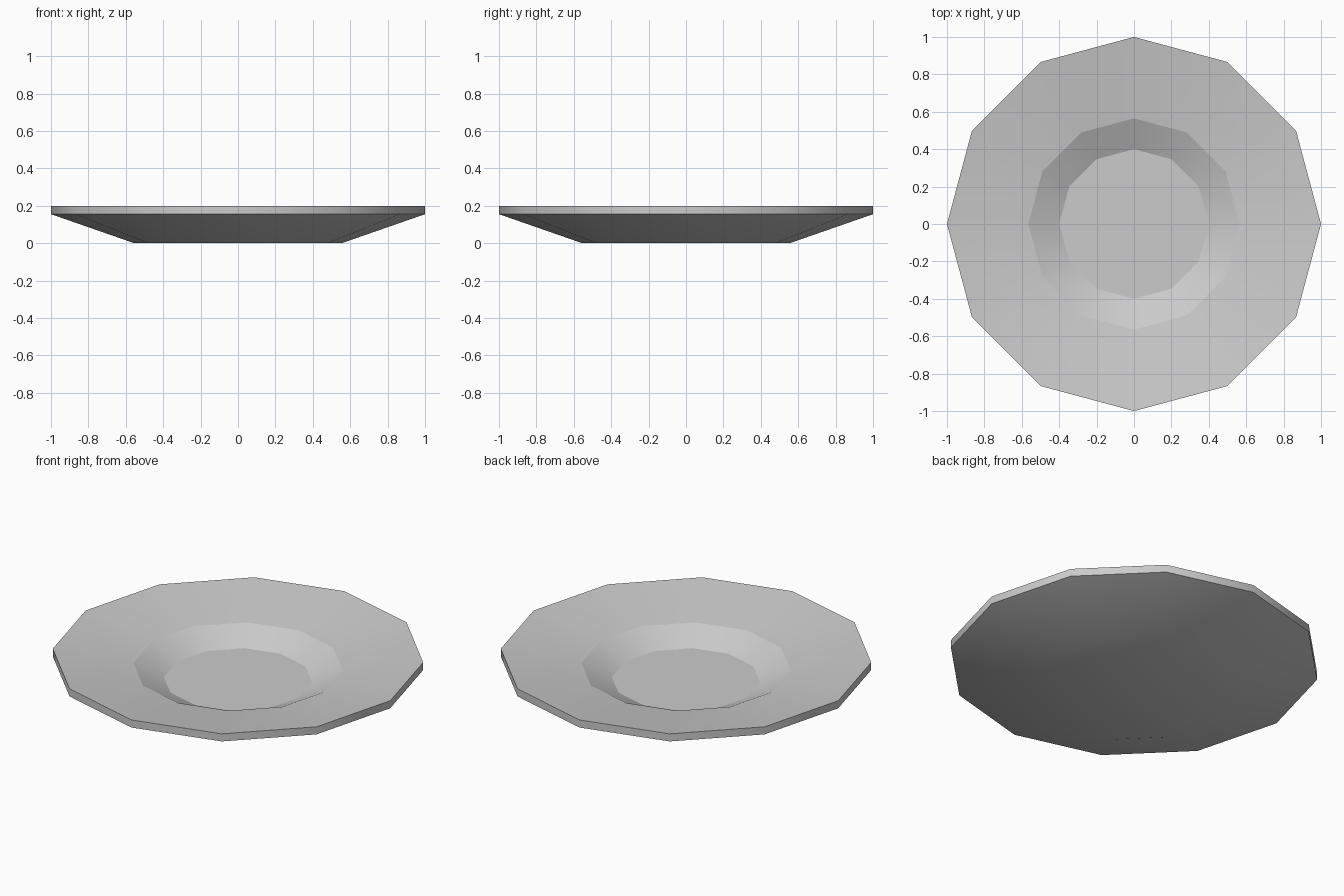
import bpy
import bmesh
from math import cos, sin, tau

cube = bpy.data.objects.get("Cube")
if cube:
    bpy.data.objects.remove(cube, do_unlink=True)

SIDES = 12
# Profile from the underside, over the rim, to the well floor: radius, height, sharp crease
PROFILE = [
    (0.555, 0.0, False),   # base
    (1.0, 0.155, True),    # rim lower edge
    (1.0, 0.2, True),      # rim upper edge
    (0.565, 0.135, True),  # well edge
    (0.4, 0.058, True),    # well floor
]


def flat_material(name, colour):
    mat = bpy.data.materials.new(name)
    mat.use_nodes = True
    mat.diffuse_color = colour
    mat.node_tree.nodes["Principled BSDF"].inputs["Base Color"].default_value = colour
    return mat


def lathe(name, profile, sides, mat):
    bm = bmesh.new()
    rings = []
    for radius, height, sharp in profile:
        ring = [bm.verts.new((radius * cos(tau * i / sides),
                              radius * sin(tau * i / sides), height))
                for i in range(sides)]
        rings.append(ring)
    # Walls between neighbouring rings
    for low, high in zip(rings, rings[1:]):
        for i in range(sides):
            j = (i + 1) % sides
            bm.faces.new((low[i], low[j], high[j], high[i]))
    # Base and well floor
    bm.faces.new(rings[0][::-1])
    bm.faces.new(rings[-1])
    # Smooth around the plate, creased at the rim and well
    for face in bm.faces:
        face.smooth = True
    for ring, (radius, height, sharp) in zip(rings, profile):
        for i in range(sides):
            bm.edges.get((ring[i], ring[(i + 1) % sides])).smooth = not sharp
    mesh = bpy.data.meshes.new(name)
    bm.to_mesh(mesh)
    bm.free()
    mesh.materials.append(mat)
    obj = bpy.data.objects.new(name, mesh)
    bpy.context.collection.objects.link(obj)
    return obj


ceramic = flat_material("light grey ceramic", (0.6, 0.6, 0.6, 1.0))
lathe("plate", PROFILE, SIDES, ceramic)
